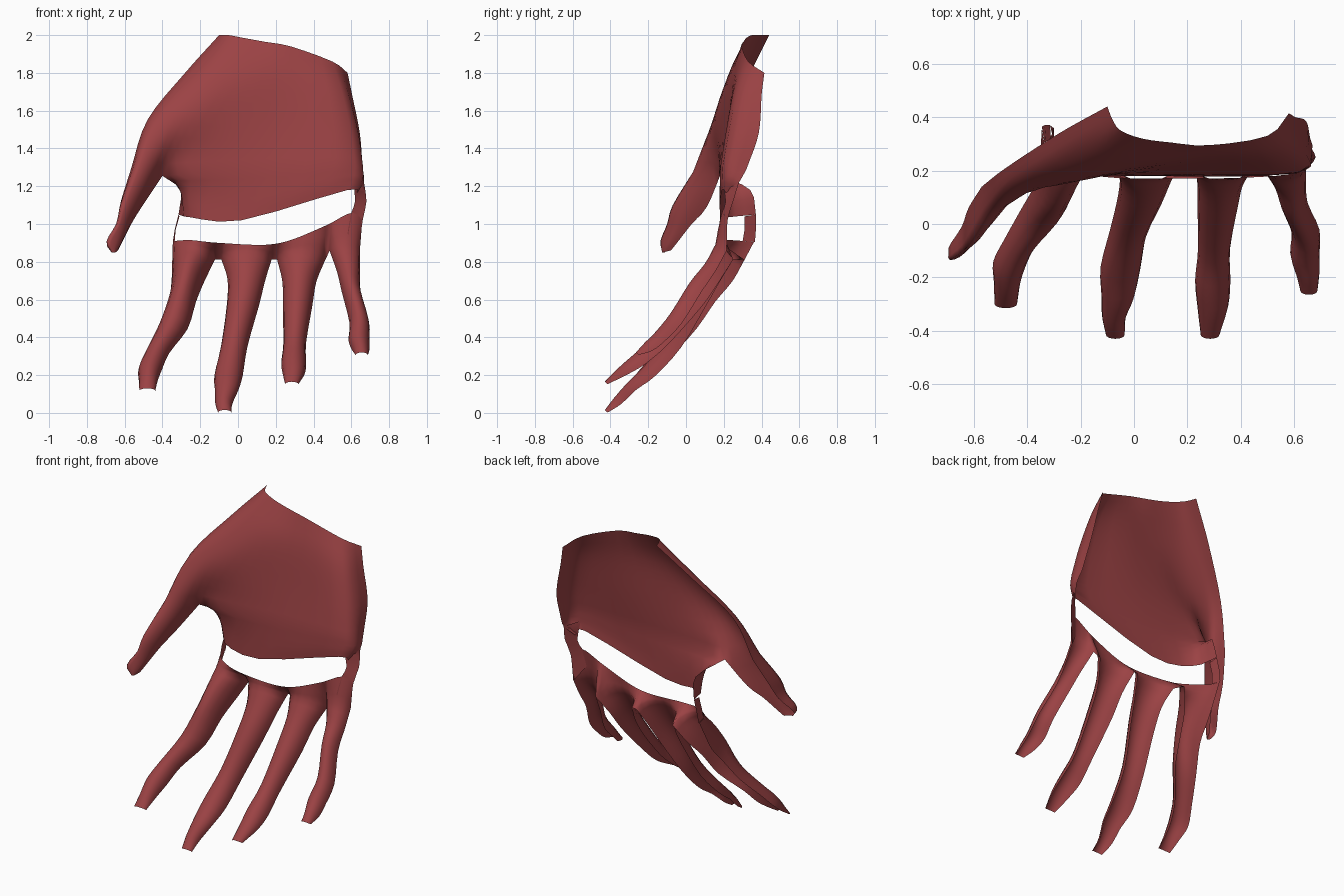
import bpy, bmesh, math
from mathutils import Vector

bm = bmesh.new()


def smooth(points, steps):
    """Catmull-Rom curve through the control points."""
    pts = [Vector(p) for p in points]
    if steps == 1:
        return pts
    ext = [2 * pts[0] - pts[1]] + pts + [2 * pts[-1] - pts[-2]]
    out = []
    for i in range(1, len(ext) - 2):
        a, b, c, d = ext[i - 1:i + 3]
        for s in range(steps):
            t = s / steps
            out.append(0.5 * (2 * b + (c - a) * t + (2 * a - 5 * b + 4 * c - d) * t * t
                              + (3 * b - a - 3 * c + d) * t ** 3))
    return out + [pts[-1]]


def loft(rows, across=1, along=1, seam=None):
    """Open sheet through rows of points, optionally starting on a shared seam."""
    rows = [smooth(r, across) for r in rows]
    if seam:
        rows.insert(0, seam)
    cols = [smooth(c, along) for c in zip(*rows)]
    grid = [[bm.verts.new(p) for p in c] for c in cols]
    for a, b in zip(grid, grid[1:]):
        for i in range(len(a) - 1):
            bm.faces.new((a[i], a[i + 1], b[i + 1], b[i]))


def arc(x, y, z, w, d, drop=0.65):
    """Half-round finger section, open at the back."""
    out = []
    for k in range(9):
        t = math.pi * (k / 8 - 0.5)
        back = d * (1 - math.cos(t))
        out.append(Vector((x + w * math.sin(t), y + 0.75 * back, z - drop * back)))
    return out


def at_x(line, x):
    """Point on a left-to-right curve at a given x."""
    if x <= line[0].x:
        return line[0]
    for a, b in zip(line, line[1:]):
        if x <= b.x:
            return a.lerp(b, (x - a.x) / (b.x - a.x))
    return line[-1]


# Upper palm, from the open wrist down to the thumb crotch
upper = [
    [(-.10, .44, 2.0), (-.08, .39, 2.0), (-.05, .35, 2.0), (.03, .32, 1.985),
     (.14, .305, 1.965), (.28, .295, 1.94), (.5, .33, 1.86), (.58, .415, 1.80)],
    [(-.28, .34, 1.80), (-.25, .28, 1.80), (-.18, .235, 1.79), (-.08, .22, 1.78),
     (.06, .225, 1.77), (.28, .25, 1.76), (.55, .27, 1.70), (.605, .40, 1.68)],
    [(-.48, .21, 1.55), (-.455, .15, 1.54), (-.37, .135, 1.53), (-.26, .15, 1.52),
     (-.08, .185, 1.51), (.25, .215, 1.5), (.60, .225, 1.48), (.645, .385, 1.48)],
    [(-.57, .14, 1.28), (-.55, .04, 1.28), (-.475, .07, 1.265), (-.40, .18, 1.255),
     (-.24, .175, 1.27), (.2, .185, 1.3), (.62, .195, 1.31), (.66, .32, 1.29)],
]
loft(upper, 3, 4)
seam = smooth(upper[3], 3)

# Lower palm, ending at the upper edge of the slot and curling back on the index side
loft([[(-.305, .34, 1.18), (-.26, .21, 1.15), (.12, .18, 1.14), (.61, .19, 1.235), (.667, .28, 1.22)],
      [(-.315, .37, 1.05), (-.25, .22, 1.035), (.02, .18, 1.02), (.58, .19, 1.18), (.625, .22, 1.15)]],
     3, 3, seam[9:])

# Thumb
loft([[(-.62, .06, 1.12), (-.615, -.07, 1.1), (-.55, -.02, 1.08), (-.51, .11, 1.09)],
      [(-.645, -.01, 1.0), (-.64, -.10, 1.0), (-.59, -.06, .98), (-.565, .03, 1.0)],
      [(-.695, -.09, .90), (-.69, -.135, .91), (-.63, -.105, .89), (-.61, -.04, .91)],
      [(-.67, -.11, .85), (-.665, -.125, .85), (-.65, -.12, .85), (-.635, -.08, .86)]], 3, 3, seam[:10])

# Fingers: centre x, y, z, half width, depth, from root to tip
fingers = [
    [(-.235, .19, .875, .113, .16), (-.265, .125, .80, .087, .16), (-.295, .05, .68, .073, .14),
     (-.345, -.02, .51, .078, .10), (-.425, -.12, .37, .062, .08), (-.465, -.2, .28, .062, .08),
     (-.475, -.26, .21, .05, .06), (-.48, -.315, .13, .042, .02)],
    [(.045, .16, .86, .133, .12), (.045, .11, .77, .10, .10), (.025, .03, .63, .085, .10),
     (-.02, -.09, .41, .07, .09), (-.05, -.22, .25, .075, .08), (-.06, -.31, .16, .062, .06),
     (-.075, -.38, .08, .045, .05), (-.07, -.43, .015, .035, .02)],
    [(.335, .16, .86, .128, .12), (.325, .10, .76, .09, .10), (.315, .01, .63, .078, .10),
     (.30, -.15, .42, .06, .08), (.295, -.27, .315, .066, .08), (.295, -.35, .245, .058, .06),
     (.285, -.43, .165, .035, .02)],
    [(.565, .155, .89, .08, .08), (.585, .10, .79, .06, .07), (.60, .02, .69, .05, .08),
     (.642, -.08, .53, .052, .08), (.64, -.16, .43, .055, .07), (.65, -.22, .37, .045, .06),
     (.655, -.265, .32, .032, .02)],
]
roots = []
for f in fingers:
    sections = [arc(*f[0], 0.4)] + [arc(*s) for s in f[1:]]
    roots += sections[0]
    loft(sections, 1, 3)

# Knuckle web between the slot and the finger roots
edge = smooth([(-.345, .36, .905), (-.335, .30, .91), (-.25, .215, .915), (-.1, .175, .90),
               (.2, .17, .895), (.45, .175, .985), (.60, .19, 1.06), (.66, .22, 1.02)], 6)
loft([[at_x(edge, -.345 + (p.x + .348) / .99) for p in roots], roots], 1, 3)

# Index-side bridge behind the slot
loft([[(-.335, .30, .91), (-.345, .365, .905)], [(-.33, .31, .97), (-.335, .37, .97)],
      [(-.31, .31, 1.04), (-.315, .37, 1.05)]])

# Little-finger-side bridge
loft([[(.61, .19, 1.235), (.667, .28, 1.22)], [(.62, .21, 1.12), (.68, .25, 1.12)],
      [(.60, .19, 1.06), (.66, .22, 1.02)], [(.58, .165, .95), (.64, .21, .86)]], 1, 2)

# Weld the sheets and face them forward
bmesh.ops.remove_doubles(bm, verts=bm.verts, dist=0.002)
bmesh.ops.recalc_face_normals(bm, faces=bm.faces)
bm.normal_update()
if sum(f.normal.y * f.calc_area() for f in bm.faces) > 0:
    bmesh.ops.reverse_faces(bm, faces=bm.faces)
for f in bm.faces:
    f.smooth = True

mesh = bpy.data.meshes.new("hand_shell")
bm.to_mesh(mesh)
bm.free()
hand = bpy.data.objects.new("hand_shell", mesh)
bpy.context.collection.objects.link(hand)
mat = bpy.data.materials.new("dark_red")
mat.diffuse_color = (0.33, 0.055, 0.058, 1)
mesh.materials.append(mat)
